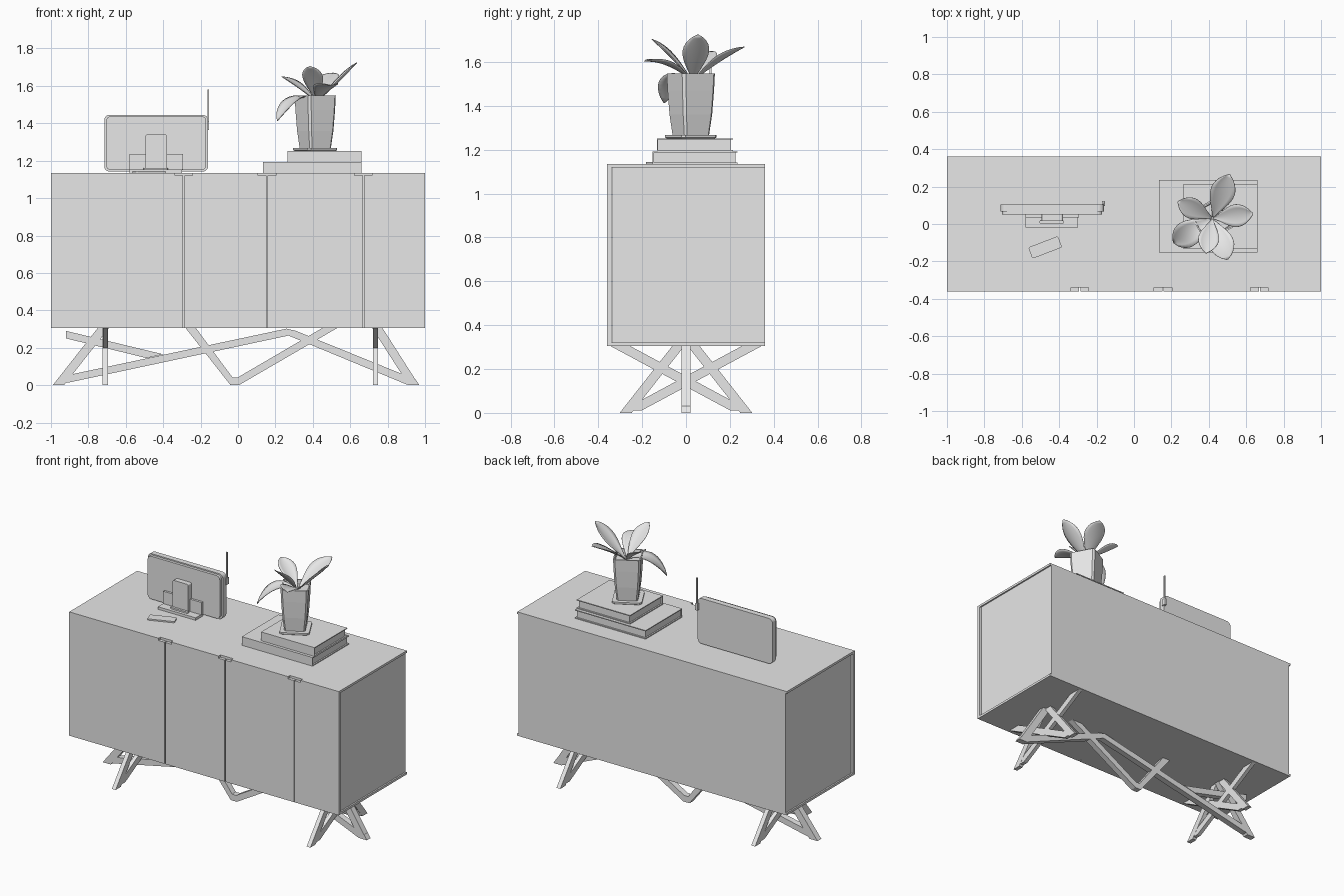
import bpy, bmesh, math
from mathutils import Vector

cube = bpy.data.objects.get("Cube")
if cube:
    bpy.data.objects.remove(cube, do_unlink=True)

grey = bpy.data.materials.new("plain grey")
grey.use_nodes = True
grey.diffuse_color = (0.8, 0.8, 0.8, 1)
grey.node_tree.nodes["Principled BSDF"].inputs["Base Color"].default_value = (0.8, 0.8, 0.8, 1)


def finish(name, bm, smooth=False):
    bmesh.ops.recalc_face_normals(bm, faces=bm.faces)
    mesh = bpy.data.meshes.new(name)
    bm.to_mesh(mesh)
    bm.free()
    mesh.materials.append(grey)
    ob = bpy.data.objects.new(name, mesh)
    bpy.context.collection.objects.link(ob)
    if smooth:
        for p in mesh.polygons:
            p.use_smooth = True
    return ob


def box(name, x, y, z):
    """Box from (min, max) ranges."""
    bm = bmesh.new()
    bmesh.ops.create_cube(bm, size=1)
    for v in bm.verts:
        v.co = [r[0] if c < 0 else r[1] for r, c in zip((x, y, z), v.co)]
    return finish(name, bm)


def prism(name, outline, plane, centre, thick):
    """Extrude a 2D outline in the xz or yz plane."""
    bm = bmesh.new()
    rings = []
    for d in (centre - thick / 2, centre + thick / 2):
        rings.append([bm.verts.new((a, d, b) if plane == "xz" else (d, a, b)) for a, b in outline])
    n = len(outline)
    bm.faces.new(rings[0])
    bm.faces.new(rings[1])
    for i in range(n):
        j = (i + 1) % n
        bm.faces.new((rings[0][i], rings[0][j], rings[1][j], rings[1][i]))
    return finish(name, bm)


def bar(name, low, high, plane, centre, wide, thick):
    """Slanted bar with level ends; wide is measured along the floor."""
    (a, za), (b, zb) = low, high
    h = wide / 2
    return prism(name, [(a - h, za), (a + h, za), (b + h, zb), (b - h, zb)], plane, centre, thick)


def rounded(ob, width, axis):
    """Round the box edges that run along one axis."""
    bm = bmesh.new()
    bm.from_mesh(ob.data)
    edges = [e for e in bm.edges if abs((e.verts[0].co - e.verts[1].co).normalized()[axis]) > 0.9]
    bmesh.ops.bevel(bm, geom=edges, offset=width, segments=5, profile=0.5, affect="EDGES")
    bm.to_mesh(ob.data)
    bm.free()


# Cabinet carcase: end panels sit slightly behind the top, bottom and doors
FLOOR, TOP = 0.305, 1.135
FRONT, BACK = -0.36, 0.36
box("cabinet_body", (-0.99, 0.99), (-0.335, BACK), (FLOOR + 0.015, TOP - 0.015))
box("cabinet_top", (-1, 1), (-0.34, BACK), (TOP - 0.015, TOP))
box("cabinet_bottom", (-1, 1), (-0.34, BACK), (FLOOR, FLOOR + 0.015))

# Doors with a finger notch over each joint
joints = [-0.29, 0.155, 0.67]
stops = [-1] + joints + [1]
for i in range(4):
    a, b = stops[i], stops[i + 1]
    lo = a + (0.003 if i else 0)
    hi = b - (0.003 if i < 3 else 0)
    cut_lo = a + 0.047 if i else lo
    cut_hi = b - 0.047 if i < 3 else hi
    notch = TOP - 0.015
    outline = [(lo, FLOOR), (hi, FLOOR), (hi, notch), (cut_hi, notch), (cut_hi, TOP),
               (cut_lo, TOP), (cut_lo, notch), (lo, notch)]
    if i == 0:
        outline = outline[:5] + [(lo, TOP)]
    if i == 3:
        outline = [(lo, FLOOR), (hi, FLOOR), (hi, TOP)] + outline[5:]
    prism(f"door_{i + 1}", outline, "xz", FRONT + 0.01, 0.02)

# Long zigzag brace along the middle
DEPTH = 0.04
bar("left_foot_strut", (-0.96, 0), (-0.72, FLOOR), "xz", 0, 0.06, DEPTH)
bar("right_foot_strut", (0.94, 0), (0.745, FLOOR), "xz", 0, 0.055, DEPTH)
prism("long_brace", [(-0.97, 0.005), (-0.9, 0.015), (0.27, 0.265), (0.91, 0), (0.97, 0),
                     (0.95, 0.03), (0.31, 0.29), (0.26, 0.302), (-0.95, 0.045)], "xz", 0, DEPTH)
prism("short_brace", [(-0.92, 0.25), (-0.49, 0.145), (-0.4, 0.165), (-0.92, 0.29)], "xz", 0, DEPTH)
prism("centre_v_brace", [(-0.04, 0), (0.005, 0), (0.53, FLOOR), (0.45, FLOOR), (0, 0.042),
                         (-0.03, 0.042), (-0.225, FLOOR), (-0.28, FLOOR)], "xz", 0, DEPTH)

# Crossed leg frames near each end
for side, x in (("left", -0.71), ("right", 0.735)):
    for end, s in (("front", -1), ("back", 1)):
        bar(f"{side}_{end}_leg", (s * 0.275, 0), (s * 0.035, FLOOR), "yz", x, 0.055, 0.028)
        bar(f"{side}_{end}_cross_leg", (s * 0.245, 0.012), (-s * 0.30, FLOOR), "yz", x, 0.09, 0.026)

# Screen with rounded corners, facing the back, on its stand
screen = box("screen", (-0.715, -0.16), (0.068, 0.105), (1.142, 1.445))
rounded(screen, 0.028, 1)
shell = box("screen_shell", (-0.705, -0.17), (0.05, 0.07), (1.15, 1.437))
rounded(shell, 0.025, 1)
box("stand_base", (-0.58, -0.3), (-0.02, 0.06), (TOP, 1.152))
box("stand_block", (-0.58, -0.295), (0.035, 0.055), (1.152, 1.235))
arm = box("stand_arm", (-0.495, -0.38), (0.015, 0.052), (1.15, 1.34))
rounded(arm, 0.01, 1)
grip = box("stand_grip", (-0.505, -0.375), (0.0, 0.022), (1.152, 1.162))
rounded(grip, 0.009, 2)
box("antenna", (-0.164, -0.156), (0.108, 0.116), (1.37, 1.58))
box("antenna_mount", (-0.17, -0.154), (0.095, 0.122), (1.365, 1.41))

# Remote control lying at an angle
remote = box("remote", (-0.085, 0.085), (-0.032, 0.032), (0, 0.009))
rounded(remote, 0.01, 2)
remote.location = (-0.475, -0.125, TOP)
remote.rotation_euler.z = math.radians(21)


# Two stacked books: covers, pages set in, spine at the front
def book(name, x, y, z):
    c = 0.006
    box(name + "_lower_cover", x, y, (z[0], z[0] + c))
    box(name + "_upper_cover", x, y, (z[1] - c, z[1]))
    box(name + "_spine", x, (y[0], y[0] + c), z)
    box(name + "_pages", (x[0] + 0.009, x[1] - 0.009), (y[0] + c, y[1] - 0.009), (z[0] + c, z[1] - c))


book("large_book", (0.135, 0.66), (-0.152, 0.235), (TOP, 1.193))
book("small_book", (0.265, 0.66), (-0.133, 0.215), (1.193, 1.252))

# Square tapered pot on a saucer, with soil inside
CX, CY = 0.413, 0.022


def square_loft(name, profile, ease=0.016):
    """Loft turned, softened squares through (corner radius, height) pairs."""
    bm = bmesh.new()
    rings = []
    for r, z in profile:
        ring = []
        for k in range(4):
            for off in (-ease, ease):
                a = math.radians(-16 + 90 * k) + off * 5
                ring.append(bm.verts.new((CX + r * math.cos(a), CY + r * math.sin(a), z)))
        rings.append(ring)
    for lower, upper in zip(rings, rings[1:]):
        for i in range(8):
            j = (i + 1) % 8
            bm.faces.new((lower[i], lower[j], upper[j], upper[i]))
    bm.faces.new(rings[0])
    bm.faces.new(rings[-1])
    return finish(name, bm)


square_loft("saucer", [(0.112, 1.252), (0.12, 1.256), (0.12, 1.267)])
square_loft("pot", [(0.085, 1.267), (0.099, 1.36), (0.108, 1.47), (0.112, 1.548),
                    (0.102, 1.548), (0.098, 1.52)])


# Broad arching leaves
def leaf(name, tip, rise, width, root=(0.42, 0.03, 1.515), steps=14, across=6):
    p0, p2 = Vector(root), Vector(tip)
    p1 = (p0 + p2) / 2 + Vector((0, 0, rise))
    flat = Vector((p2.x - p0.x, p2.y - p0.y, 0)).normalized()
    side = Vector((-flat.y, flat.x, 0))
    bm = bmesh.new()
    rows = []
    for i in range(steps + 1):
        t = i / steps
        mid = p0 * (1 - t) ** 2 + p1 * 2 * t * (1 - t) + p2 * t * t
        tangent = ((p1 - p0) * (1 - t) + (p2 - p1) * t).normalized()
        up = tangent.cross(side)
        half = width / 2 * max(0.04, math.sin(math.pi * t ** 1.5) ** 0.75 if 0 < t < 1 else 0)
        half = max(half, 0.008 * (1 - t))
        row = []
        for j in range(across + 1):
            s = 2 * j / across - 1
            row.append(bm.verts.new(mid + side * half * s + up * half * 0.22 * s * s))
        rows.append(row)
    for a, b in zip(rows, rows[1:]):
        for j in range(across):
            bm.faces.new((a[j], a[j + 1], b[j + 1], b[j]))
    ob = finish(name, bm, smooth=True)
    mod = ob.modifiers.new("thickness", "SOLIDIFY")
    mod.thickness = 0.003


leaf("back_leaf", (0.51, 0.265, 1.67), 0.02, 0.13)
leaf("right_leaf", (0.635, 0.055, 1.725), -0.01, 0.12)
leaf("left_leaf", (0.235, 0.12, 1.65), 0.02, 0.11)
leaf("drooping_leaf", (0.21, -0.1, 1.415), 0.13, 0.14)
leaf("front_leaf", (0.385, -0.155, 1.705), 0.015, 0.11)
leaf("front_right_leaf", (0.5, -0.19, 1.605), 0.05, 0.13)
